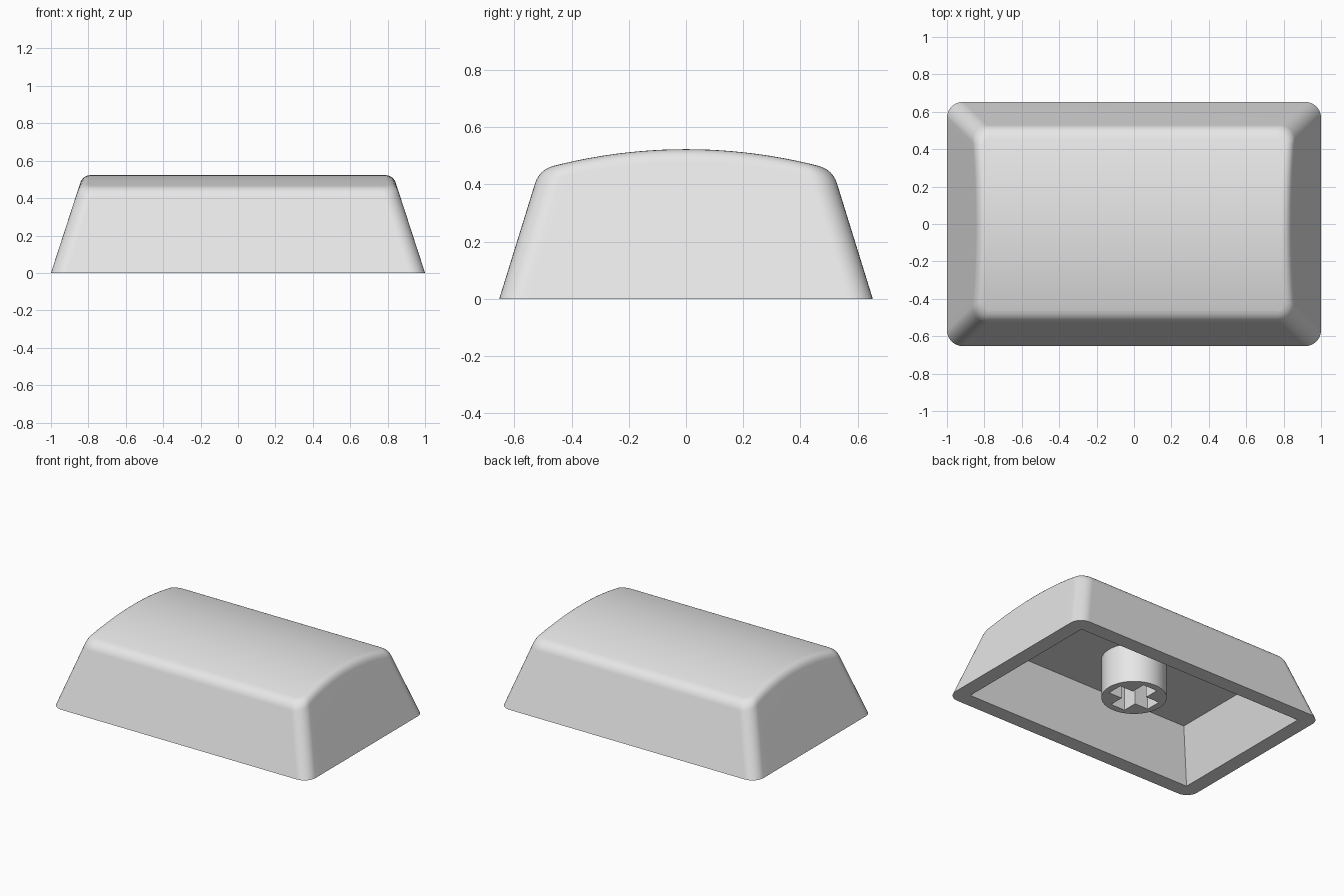
import bpy, bmesh, math

if "Cube" in bpy.data.objects:
    bpy.data.objects.remove(bpy.data.objects["Cube"])

HX, HY = 1.0, 0.653          # half sizes of the base
TX, TY = 0.325, 0.31         # inward lean of the walls per unit of height
CORNER, FILLET = 0.085, 0.045
WALL, CEILING = 0.105, 0.35
CREST, ARC_R = 0.523, 1.87   # height and radius of the domed top

grey = bpy.data.materials.new("light grey")
grey.diffuse_color = (0.8, 0.8, 0.8, 1)
grey.use_nodes = True
grey.node_tree.nodes["Principled BSDF"].inputs["Base Color"].default_value = grey.diffuse_color


def dome(y):
    return CREST - ARC_R + math.sqrt(ARC_R ** 2 - y * y)


# Right half of a rounded rectangle: (direction, position along side) per point
CSEG, SSEG = 8, 20
half = [(math.radians(-90 + 90 * i / CSEG), -1) for i in range(CSEG + 1)]
half += [(0, -1 + 2 * i / SSEG) for i in range(1, SSEG)]
half += [(math.radians(90 * i / CSEG), 1) for i in range(CSEG + 1)]


def ring(bm, r, inset=0.0, z=None, drop=0.0):
    """Loop of vertices at height z, or following the dome lowered by drop."""
    pts = []
    for a, t in half:
        h = 0.45 if z is None else z
        for _ in range(6):
            x = HX - TX * h - inset - r + r * math.cos(a)
            y = t * (HY - TY * h - inset - r) + r * math.sin(a)
            if z is None:
                h = dome(y) - drop
        pts.append((x, y, h))
    pts += [(-x, y, h) for x, y, h in reversed(pts)]
    return [bm.verts.new(p) for p in pts]


def bridge(bm, a, b):
    n = len(a)
    for i in range(n):
        j = (i + 1) % n
        bm.faces.new((a[i], a[j], b[j], b[i]))


def cap(bm, loop):
    n = len(loop)
    for i in range(n // 2 - 1):
        bm.faces.new((loop[i], loop[i + 1], loop[n - 2 - i], loop[n - 1 - i]))


def finish(bm, name):
    bmesh.ops.remove_doubles(bm, verts=bm.verts[:], dist=0.0002)
    bmesh.ops.recalc_face_normals(bm, faces=bm.faces[:])
    me = bpy.data.meshes.new(name)
    bm.to_mesh(me)
    bm.free()
    me.materials.append(grey)
    ob = bpy.data.objects.new(name, me)
    bpy.context.collection.objects.link(ob)
    bpy.ops.object.select_all(action='DESELECT')
    ob.select_set(True)
    bpy.context.view_layer.objects.active = ob
    bpy.ops.object.shade_smooth_by_angle(angle=math.radians(30))
    mod = ob.modifiers.new("even shading", 'WEIGHTED_NORMAL')
    mod.keep_sharp = True
    return ob


# Hollow shell: ceiling, inner walls, rim, outer walls, rounded edge, dome
bm = bmesh.new()
loops = [ring(bm, 0, WALL, CEILING), ring(bm, 0, WALL, 0), ring(bm, CORNER, 0, 0)]
for i in range(7):
    t = i / 6
    e = FILLET * t * t
    loops.append(ring(bm, CORNER - e, e, None, FILLET * (1 - t) ** 2))
for a, b in zip(loops, loops[1:]):
    bridge(bm, a, b)
cap(bm, loops[0])
cap(bm, loops[-1])
finish(bm, "cap_shell")

# Round stem with a cross-shaped socket, hanging from the ceiling
STEM_R, STEM_Z = 0.207, 0.074
L, W = 0.16, 0.055
quarter = [(L, -W), (L, W), (W, W)]
cross = []
for k in range(4):
    c, s = round(math.cos(k * math.pi / 2)), round(math.sin(k * math.pi / 2))
    cross += [(x * c - y * s, x * s + y * c) for x, y in quarter]
circle = [(STEM_R * math.cos(k * math.pi / 32), STEM_R * math.sin(k * math.pi / 32))
          for k in range(64)]
bm = bmesh.new()
edges = []
for outline in (circle, cross):
    low = [bm.verts.new((x, y, STEM_Z)) for x, y in outline]
    high = [bm.verts.new((x, y, CEILING)) for x, y in outline]
    bridge(bm, low, high)
    edges += [bm.edges.get((low[i - 1], low[i])) for i in range(len(low))]
bmesh.ops.triangle_fill(bm, use_beauty=True, use_dissolve=False, edges=edges)
finish(bm, "stem")
